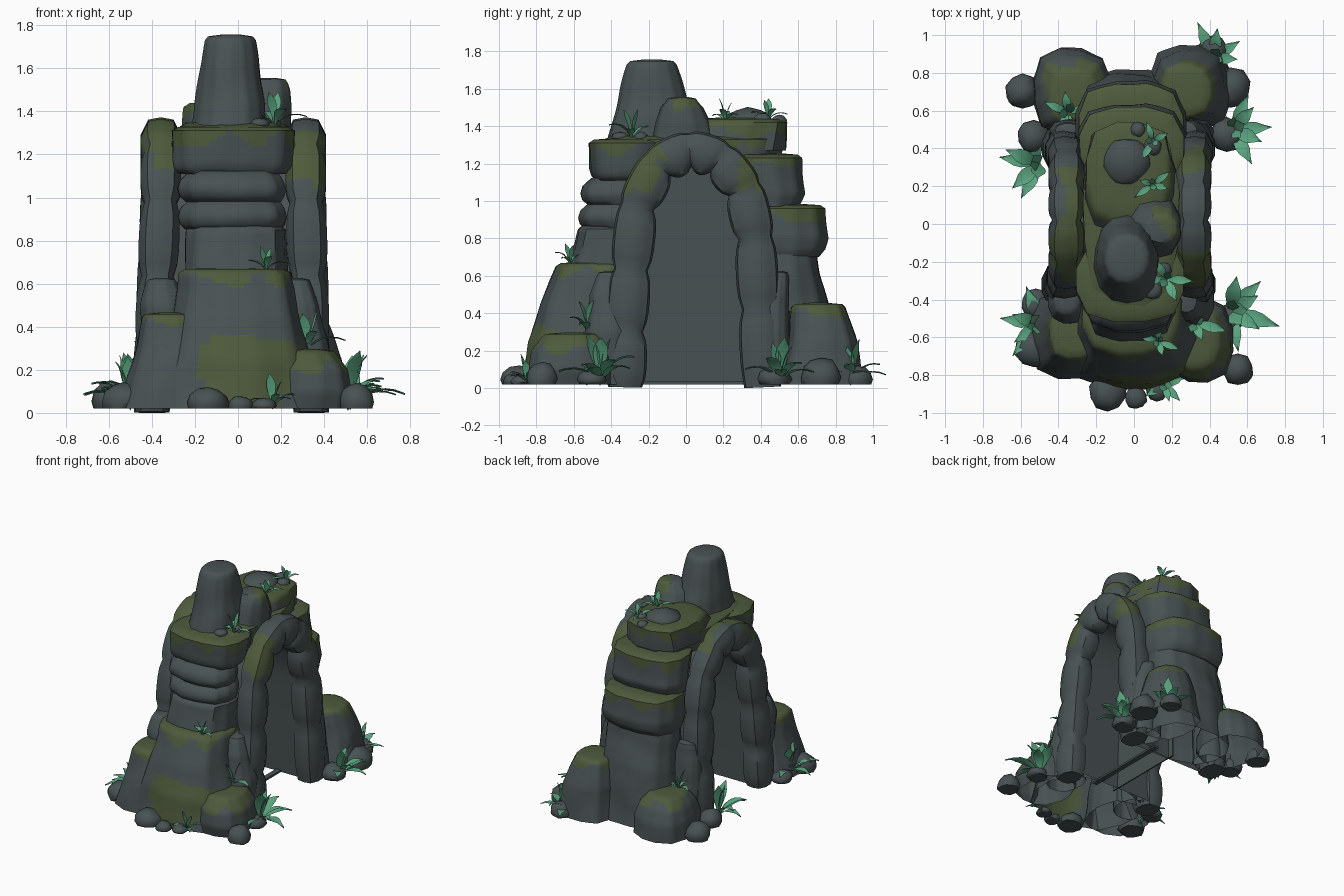
import bpy, bmesh, math, random
from mathutils import Vector, noise

random.seed(4)
cube = bpy.data.objects.get("Cube")
if cube:
    bpy.data.objects.remove(cube)


def material(name, rgb):
    m = bpy.data.materials.new(name)
    m.use_nodes = True
    m.diffuse_color = (*rgb, 1)
    bsdf = m.node_tree.nodes["Principled BSDF"]
    bsdf.inputs["Base Color"].default_value = (*rgb, 1)
    bsdf.inputs["Roughness"].default_value = 0.9
    return m


ROCK = material("slate rock", (0.066, 0.083, 0.085))
MOSS = material("olive moss", (0.075, 0.102, 0.045))
LEAF = material("fern green", (0.105, 0.38, 0.22))


def finish(name, bm, mats, rule=None, angle=50):
    """Turn a bmesh into a shaded object; rule picks the mossy faces."""
    bm.normal_update()
    if rule:
        for f in bm.faces:
            f.material_index = int(bool(rule(f.calc_center_median(), f.normal)))
    mesh = bpy.data.meshes.new(name)
    bm.to_mesh(mesh)
    bm.free()
    for m in mats:
        mesh.materials.append(m)
    ob = bpy.data.objects.new(name, mesh)
    bpy.context.collection.objects.link(ob)
    bpy.ops.object.select_all(action="DESELECT")
    ob.select_set(True)
    bpy.context.view_layer.objects.active = ob
    bpy.ops.object.shade_smooth_by_angle(angle=math.radians(angle))


def loft(bm, rings, open_start=False):
    """Skin a list of rings and close the ends."""
    rows = [[bm.verts.new(p) for p in ring] for ring in rings]
    n = len(rows[0])
    for a, b in zip(rows, rows[1:]):
        for i in range(n):
            bm.faces.new((a[i], a[(i + 1) % n], b[(i + 1) % n], b[i]))
    for row in ([rows[-1]] if open_start else [rows[0], rows[-1]]):
        mid = bm.verts.new(sum((v.co for v in row), Vector()) / n)
        for i in range(n):
            bm.faces.new((row[i], row[(i + 1) % n], mid))
    bmesh.ops.recalc_face_normals(bm, faces=bm.faces)


def unit_outline(sides, split, power):
    """Polygon in the unit box, squarer with more power, each side split evenly."""
    pts = []
    for i in range(sides):
        a = 2 * math.pi * (i + 0.5) / sides
        c, s = math.cos(a), math.sin(a)
        k = (abs(c) ** power + abs(s) ** power) ** (-1 / power)
        pts.append(Vector((c * k, s * k, 0)))
    return [p.lerp(pts[(i + 1) % sides], j / split)
            for i, p in enumerate(pts) for j in range(split)]


def stack(name, levels, moss=9, drip=0.03, sides=12, power=3, patch=None):
    """Rock mass through boxes (z, x0, x1, y0, y1), mossy above a height."""
    shape = unit_outline(sides, 4, power)
    z, x0, x1, y0, y1 = levels[-1]
    dx, dy = (x1 - x0) * 0.06, (y1 - y0) * 0.06
    levels = levels + [(z + 0.018, x0 + dx, x1 - dx, y0 + dy, y1 - dy)]
    rows = [levels[0]]
    for a, b in zip(levels, levels[1:]):
        n = max(1, round((b[0] - a[0]) / 0.022))
        rows += [tuple(p + (q - p) * t / n for p, q in zip(a, b)) for t in range(1, n + 1)]
    # shrinking rows give the flat top its own faces
    for s in (0.7, 0.57):
        z, x0, x1, y0, y1 = rows[-1]
        cx, cy, w, d = (x0 + x1) / 2, (y0 + y1) / 2, (x1 - x0) / 2 * s, (y1 - y0) / 2 * s
        rows.append((z + 0.004, cx - w, cx + w, cy - d, cy + d))
    rings = []
    for z, x0, x1, y0, y1 in rows:
        ring = []
        for p in shape:
            v = Vector(((x0 + x1) / 2 + p.x * (x1 - x0) / 2, (y0 + y1) / 2 + p.y * (y1 - y0) / 2, z))
            w = noise.noise(v * 5) * 0.015
            ring.append(v + Vector((p.x * w, p.y * w, 0)))
        rings.append(ring)
    bm = bmesh.new()
    loft(bm, rings, open_start=levels[0][0] < 0.1)

    def rule(c, n):
        if patch and n.y < 0.2:
            px, pz, rx, rz = patch
            if math.hypot((c.x - px) / rx, (c.z - pz) / rz) < 1 + 0.12 * math.sin(14 * c.x + 9 * c.z):
                return True
        return c.z > moss + drip * math.sin(23 * c.x + 19 * c.y) and n.z > -0.3
    finish(name, bm, (ROCK, MOSS), rule)


# Front tower, from the foot up to the slab
stack("front_base", [(.02, -.42, .4, -.87, -.24), (.25, -.34, .34, -.84, -.24), (.45, -.3, .29, -.78, -.24),
                     (.58, -.28, .265, -.73, -.24), (.65, -.275, .25, -.7, -.23)], .61, .035, patch=(.06, .2, .27, .17))
stack("front_neck", [(.6, -.25, .23, -.64, -.22), (.85, -.24, .22, -.57, -.2)])
for i, (z, y) in enumerate(((.85, -.57), (.98, -.565))):
    stack(f"front_ring_{i + 1}", [(z, -.24, .2, y + .04, -.2), (z + .025, -.265, .215, y + .01, -.2),
                                  (z + .06, -.275, .225, y, -.2), (z + .1, -.265, .215, y + .01, -.2),
                                  (z + .125, -.24, .2, y + .035, -.2)])
stack("front_slab", [(1.11, -.27, .23, -.49, -.17), (1.135, -.295, .255, -.51, -.16), (1.17, -.305, .265, -.52, -.12),
                     (1.31, -.31, .27, -.52, -.08)], 1.27, .035)
stack("front_left_boulder", [(.02, .15, .51, -.82, -.38), (.1, .15, .525, -.84, -.38), (.2, .17, .51, -.83, -.4),
                             (.27, .2, .46, -.78, -.44)], .21, .04, power=2.6)
stack("front_right_boulder", [(.02, -.56, -.12, -.82, -.34), (.22, -.5, -.14, -.78, -.36),
                              (.44, -.45, -.18, -.72, -.42)], .42, .025)

# Bridge over the passage and the summit
stack("bridge", [(1.2, -.27, .24, -.42, .5), (1.33, -.27, .24, -.44, .52)], 1.3)
stack("bridge_top", [(1.27, -.27, .22, -.15, .53), (1.42, -.25, .2, .0, .54)], 1.37, .03)
stack("peak", [(1.3, -.22, .14, -.43, .07), (1.45, -.2, .13, -.39, .04), (1.6, -.175, .105, -.35, -.01),
               (1.73, -.15, .085, -.315, -.055)], sides=14, power=2.2)
stack("peak_shoulder", [(1.3, -.04, .255, -.2, .17), (1.42, -.03, .25, -.17, .14), (1.5, .0, .24, -.14, .1),
                        (1.53, .04, .23, -.11, .07)], 1.55, .07, 10, 2.3)

# Stepped rear tower
stack("rear_base", [(.02, -.33, .31, .34, .82), (.45, -.29, .27, .34, .76), (.75, -.275, .255, .33, .69)])
stack("rear_step_low", [(.7, -.28, .25, .32, .71), (.74, -.3, .27, .31, .74), (.8, -.31, .28, .31, .755),
                        (.96, -.3, .27, .3, .74)], .92)
stack("rear_step_middle", [(.97, -.29, .26, .3, .6), (1.04, -.305, .275, .28, .635), (1.23, -.29, .26, .2, .62)], 1.18)
stack("rear_left_boulder", [(.02, .08, .52, .5, .95), (.25, .1, .48, .54, .91), (.43, .14, .41, .56, .85)], .405, .03)
stack("rear_right_boulder", [(.02, -.54, -.12, .46, .93), (.15, -.53, -.12, .47, .92), (.24, -.5, -.15, .5, .89),
                             (.29, -.46, -.19, .53, .84)], .26, .03)

# Side buttresses at the corners
for side, x0, x1 in (("left", .18, .42), ("right", -.45, -.2)):
    for end, y0, y1 in (("front", -.56, -.27), ("rear", .36, .58)):
        stack(f"{side}_{end}_buttress", [(.02, x0, x1, y0, y1), (.3, x0, x1, y0 + .02, y1 - .02),
                                         (.5, x0, x1 - .04, y0 + .04, y1 - .03),
                                         (.6, x0 + .02, x1 - .08, y0 + .08, y1 - .04)], power=2.4)

# Block arches framing both mouths of the passage; points are the joints (y, z)
PATH = [(-.325, 0), (-.32, .3), (-.295, .63), (-.26, .97), (-.15, 1.19), (.02, 1.27),
        (.18, 1.22), (.31, 1.06), (.37, .8), (.39, .42), (.41, 0)]
SWELL = (.84, 1, 1.05, 1.06, 1.05, 1)


def arch(name, x_top, x_foot, rule):
    outline = unit_outline(10, 2, 3)
    pts = [Vector((0, *p)) for p in PATH]
    path = []
    for a, b in zip(pts, pts[1:]):
        path += [(a.lerp(b, j / 6), s) for j, s in enumerate(SWELL)]
    path.append((pts[-1], 0.92))
    rings = []
    for i, (p, s) in enumerate(path):
        t = (path[min(i + 3, len(path) - 1)][0] - path[max(i - 3, 0)][0]).normalized()
        out = Vector((0, -t.z, t.y))
        x = x_foot + (x_top - x_foot) * min(p.z, 1)
        rings.append([p + Vector((x + q.x * .09 * s, 0, .004)) + out * q.y * .107 * s for q in outline])
    bm = bmesh.new()
    loft(bm, rings)
    finish(name, bm, (ROCK, MOSS), rule)


def left_moss(c, n):
    edge = .02 * math.sin(31 * c.x + 17 * c.z)
    front = c.y < -.13 + edge and 1.07 + edge < c.z < 1.3
    rear = .27 + edge < c.y and c.z > 1.08 + edge
    return (front or rear) and n.dot(Vector((0, c.y, c.z - .9))) > -.02


def right_moss(c, n):
    return c.z > 1.08 and (n.z > .3 or n.y < -.5) and c.x > -.4 + .05 * math.sin(12 * c.y) and abs(c.y) < .3


arch("left_arch", .315, .34, left_moss)
arch("right_arch", -.358, -.4, right_moss)

# Vault lining the passage between the arches
bm = bmesh.new()
last = None
for y, z in PATH:
    inward = Vector((0, .04 - y, min(0, .7 - z))).normalized() * .085
    row = [bm.verts.new(Vector((x, y, max(z, .02))) + inward) for x in (-.36, .32)]
    if last:
        bm.faces.new((last[0], last[1], row[1], row[0]))
    last = row
finish("passage_vault", bm, (ROCK,))

# Wall across the passage, and the sill before it
for name, size, place in (("passage_wall", (.01, .68, 1.18), (-.05, .045, .61)),
                          ("passage_sill", (.04, .7, .015), (.12, .045, .027))):
    bm = bmesh.new()
    bmesh.ops.create_cube(bm, size=1)
    bmesh.ops.scale(bm, vec=size, verts=bm.verts)
    bmesh.ops.translate(bm, vec=place, verts=bm.verts)
    finish(name, bm, (ROCK,))

# Loose stones: x, y, bottom, radius, height
STONES = [(-.59, .7, .02, .09, .13), (.55, -.77, .02, .085, .12), (-.14, -.89, .02, .1, .1), (.01, -.92, .02, .06, .06),
          (.12, -.88, .02, .06, .05), (.42, .92, .02, .08, .1), (.51, .72, .02, .11, .14), (-.53, .46, .02, .09, .12),
          (.49, .47, .02, .09, .1), (-.53, -.66, .02, .1, .12), (-.52, -.42, .02, .08, .08), (.5, -.5, .02, .08, .08),
          (-.04, .33, 1.4, .13, .1), (.1, .41, 1.42, .05, .05), (.02, .5, 1.42, .04, .04),
          (.1, -.35, 1.33, .05, .04), (.16, -.24, 1.33, .04, .04)]
for i, (x, y, z, r, h) in enumerate(STONES):
    bm = bmesh.new()
    bmesh.ops.create_icosphere(bm, subdivisions=2, radius=1)
    for v in bm.verts:
        v.co *= 1 + .18 * noise.noise(v.co * 1.3 + Vector((i * 3, 0, 0)))
        v.co = Vector((x + v.co.x * r, y + v.co.y * r, z + max(0, v.co.z + .35) / 1.35 * h))
    bmesh.ops.remove_doubles(bm, verts=bm.verts, dist=.001)
    finish(f"stone_{i + 1}", bm, (ROCK,))

# Ferns: x, y, z, leaf length, leaf count, facing in degrees, spread in degrees
FERNS = [(-.5, .32, .02, .27, 8, 185, 150), (.52, .5, .02, .26, 8, 10, 150), (-.5, -.53, .02, .26, 8, 185, 140),
         (.51, -.46, .02, .29, 9, 5, 160), (.42, .88, .02, .23, 7, 30, 170), (.16, -.85, .02, .16, 6, -60, 170),
         (.32, -.52, .29, .19, 7, -20, 280), (-.35, .59, .29, .18, 7, 150, 280), (.13, -.62, .66, .13, 6, -50, 300),
         (.17, -.29, 1.33, .18, 6, -30, 300), (.1, .21, 1.42, .13, 6, 10, 300), (.1, .44, 1.43, .14, 5, 30, 300)]
for i, (x, y, z, length, count, face, spread) in enumerate(FERNS):
    bm = bmesh.new()
    for k in range(count):
        a = math.radians(face + spread * (k / (count - 1) - .5) + random.uniform(-6, 6))
        out, side = Vector((math.cos(a), math.sin(a), 0)), Vector((-math.sin(a), math.cos(a), 0))
        lean = (.85, .25, .65)[k % 3] + random.uniform(-.06, .06)
        size = length * random.uniform(.9, 1.1)
        last = None
        for j in range(7):
            t = j / 6
            mid = Vector((x, y, z)) + out * size * lean * t ** 1.2
            mid.z += size * (1.6 - lean * .75) * (t - (.2 + .6 * lean) * t * t)
            w = side * size * (.015 + .125 * math.sin(math.pi * t ** 1.15) ** 1.3) * (1 - t ** 8)
            row = [bm.verts.new(p) for p in (mid - w, mid - Vector((0, 0, .03 * size)), mid + w)]
            if last:
                for m in (0, 1):
                    bm.faces.new((last[m], row[m], row[m + 1], last[m + 1]))
            last = row
    # keep every leaf face turned upwards
    bm.normal_update()
    bmesh.ops.reverse_faces(bm, faces=[f for f in bm.faces if f.normal.z < 0])
    finish(f"fern_{i + 1}", bm, (LEAF,))
